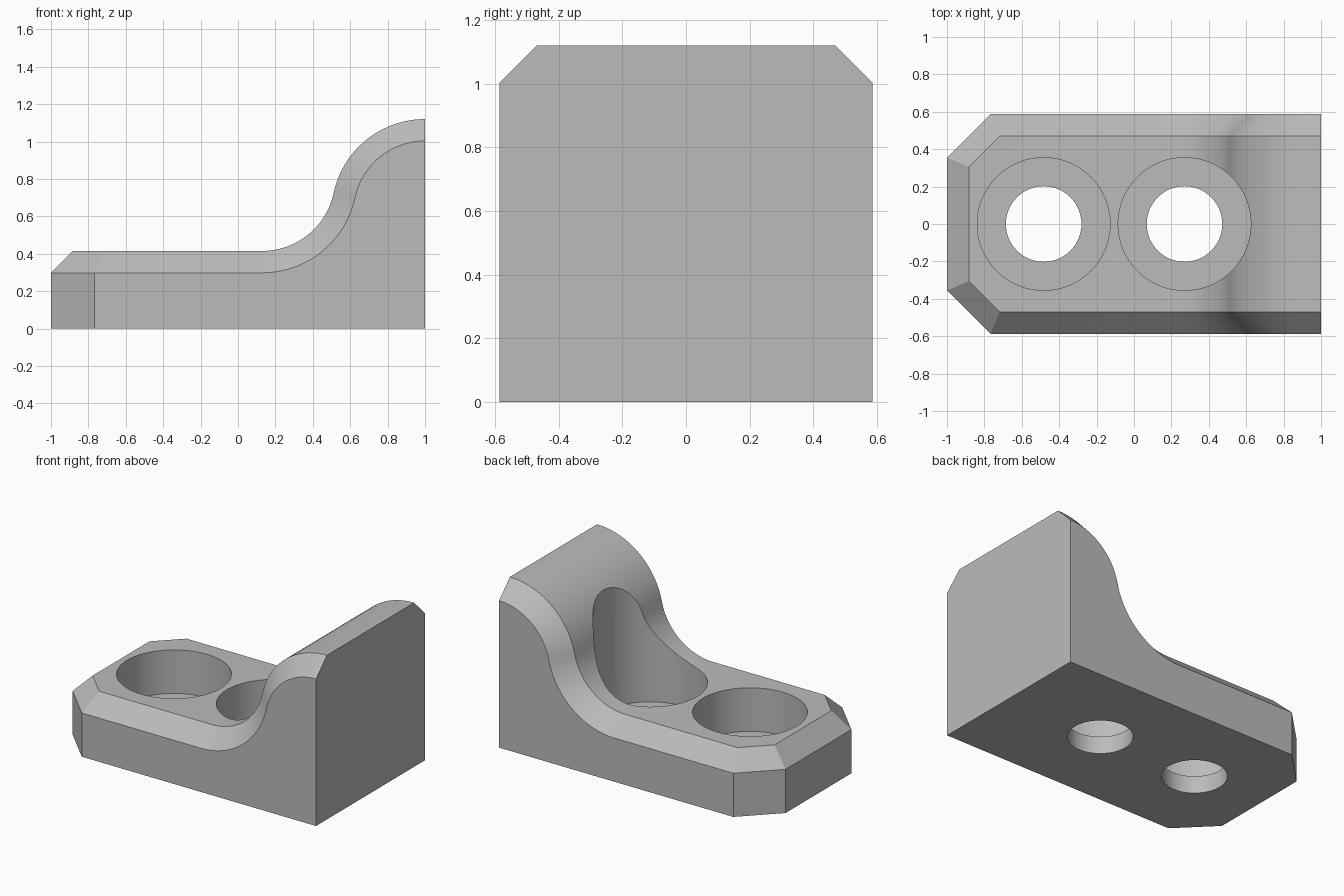
import bpy, bmesh, math

cube = bpy.data.objects.get("Cube")
if cube:
    bpy.data.objects.remove(cube, do_unlink=True)

grey = bpy.data.materials.new("mid grey")
grey.use_nodes = True
colour = (0.5, 0.5, 0.5, 1)
grey.diffuse_color = colour
grey.node_tree.nodes["Principled BSDF"].inputs["Base Color"].default_value = colour

BEVEL = 0.117
WIDTH = 0.587          # half width of the block
BASE_Z = 0.415         # top of the low foot
TOP_Z = 1.12
HOLLOW, CREST = 0.39, 0.50   # radii of the two tangent arcs


def stations():
    """Lower and upper bevel edges along the length: (x, half width, z) pairs."""
    low_z = BASE_Z - BEVEL
    yield (-1, 0.355, low_z), (-0.883, 0.306, BASE_Z)
    yield (-0.768, WIDTH, low_z), (-0.718, WIDTH - BEVEL, BASE_Z)
    # Arc centres, placed so that the two curves meet smoothly
    hz, cz = BASE_Z + HOLLOW, TOP_Z - CREST
    reach = HOLLOW + CREST
    hx = 1 - math.sqrt(reach ** 2 - (hz - cz) ** 2)
    tilt = math.asin((hz - cz) / reach)
    steps = 24
    for cx, z0, r_up, r_low, a0, a1 in (
            (hx, hz, HOLLOW, HOLLOW + BEVEL, -math.pi / 2, -tilt),
            (1, cz, CREST, CREST - BEVEL, math.pi - tilt, math.pi / 2)):
        for i in range(steps + 1):
            if cx == 1 and i == 0:
                continue
            a = a0 + (a1 - a0) * i / steps
            c, s = math.cos(a), math.sin(a)
            yield ((cx + r_low * c, WIDTH, z0 + r_low * s),
                   (cx + r_up * c, WIDTH - BEVEL, z0 + r_up * s))


# Body: six-point cross-sections bridged along the length
bm = bmesh.new()
rings = []
for (xl, yl, zl), (xu, yu, zu) in stations():
    rings.append([bm.verts.new(p) for p in (
        (xl, -yl, 0), (xl, -yl, zl), (xu, -yu, zu),
        (xu, yu, zu), (xl, yl, zl), (xl, yl, 0))])
for a, b in zip(rings, rings[1:]):
    for i in range(6):
        j = (i + 1) % 6
        bm.faces.new((a[i], a[j], b[j], b[i]))
first = rings[0]
bm.faces.new((first[0], first[1], first[4], first[5]))
bm.faces.new(first[1:5])
bm.faces.new(rings[-1])
bmesh.ops.recalc_face_normals(bm, faces=bm.faces)
# Merge the flat sides and underside into single faces
bmesh.ops.dissolve_limit(bm, angle_limit=math.radians(0.2),
                         verts=bm.verts, edges=bm.edges)
mesh = bpy.data.meshes.new("bracket_body")
bm.to_mesh(mesh)
bm.free()
body = bpy.data.objects.new("bracket_body", mesh)
bpy.context.collection.objects.link(body)
mesh.materials.append(grey)
bpy.context.view_layer.objects.active = body


def drill(x, radius, bottom, top):
    bpy.ops.mesh.primitive_cylinder_add(
        vertices=64, radius=radius, depth=top - bottom,
        location=(x, 0, (top + bottom) / 2))
    cutter = bpy.context.object
    cutter.name = "hole_cutter"
    cutter.hide_render = True
    cutter.data.materials.append(grey)
    mod = body.modifiers.new("hole", 'BOOLEAN')
    mod.operation = 'DIFFERENCE'
    mod.solver = 'EXACT'
    mod.object = cutter
    bpy.context.view_layer.objects.active = body
    bpy.ops.object.modifier_apply(modifier=mod.name)
    bpy.data.objects.remove(cutter, do_unlink=True)


# Two bolt holes, each with a wide counterbore
for x in (-0.483, 0.27):
    drill(x, 0.355, 0.118, 1.5)
    drill(x, 0.202, -0.2, 0.5)

bpy.ops.object.select_all(action='DESELECT')
body.select_set(True)
bpy.context.view_layer.objects.active = body
bpy.ops.object.shade_smooth_by_angle(angle=math.radians(30))
